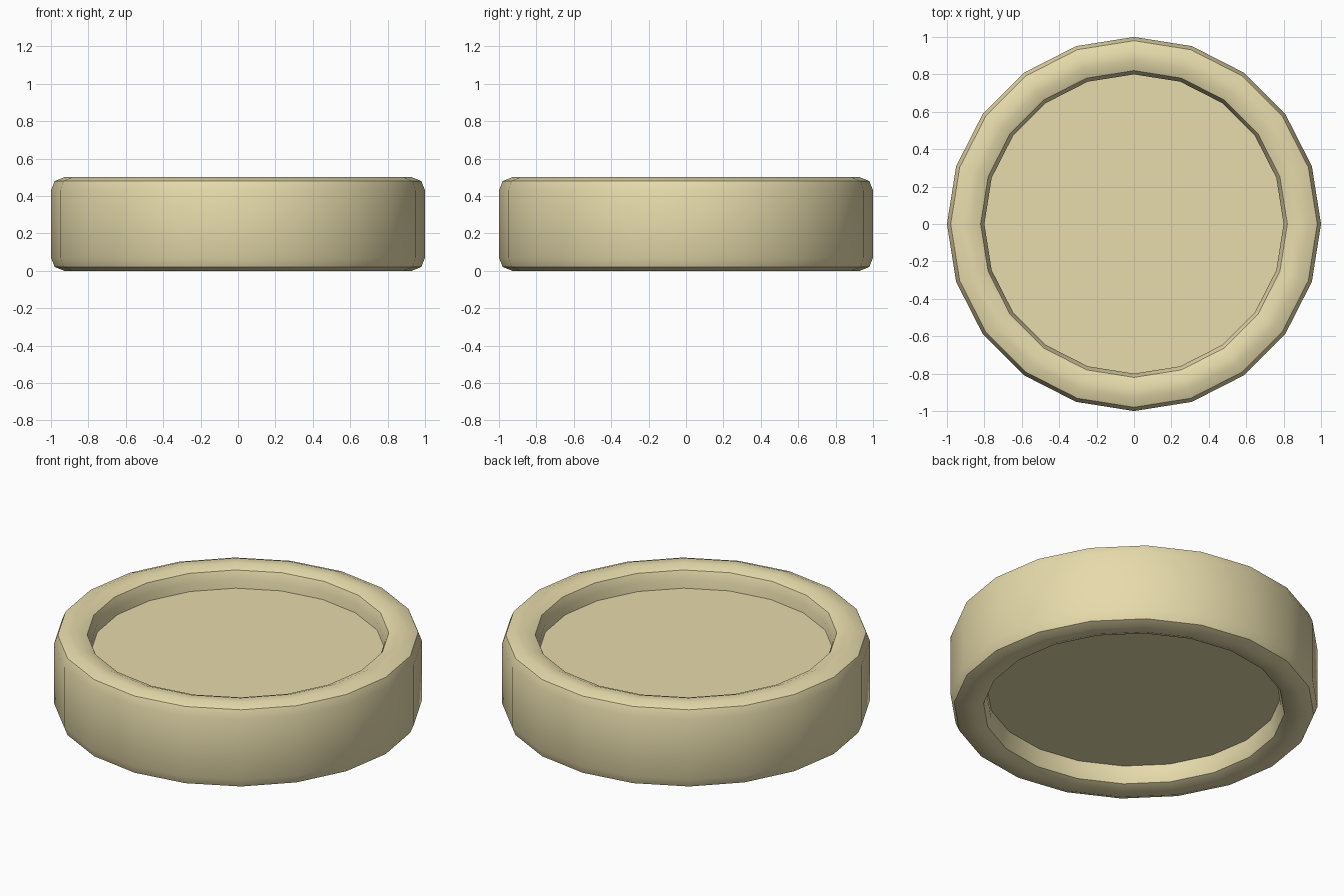
import bpy, bmesh
from math import cos, sin, pi, radians

if "Cube" in bpy.data.objects:
    bpy.data.objects.remove(bpy.data.objects["Cube"])

SIDES = 20
mat = bpy.data.materials.new("cream")
mat.diffuse_color = (0.80, 0.71, 0.41, 1)
mat.use_nodes = True
mat.node_tree.nodes["Principled BSDF"].inputs["Base Color"].default_value = mat.diffuse_color


def lathe(name, profile):
    """Revolve a closed (radius, z) loop; a radius of 0 is left as an open pole and capped."""
    bm = bmesh.new()
    rings = [[bm.verts.new((r * cos(2 * pi * i / SIDES), r * sin(2 * pi * i / SIDES), z))
              for i in range(SIDES)] for r, z in profile]
    for k, a in enumerate(rings):
        b = rings[(k + 1) % len(rings)]
        for i in range(SIDES):
            j = (i + 1) % SIDES
            bm.faces.new((a[i], a[j], b[j], b[i]))
    bmesh.ops.recalc_face_normals(bm, faces=bm.faces)
    return finish(name, bm)


def finish(name, bm):
    me = bpy.data.meshes.new(name)
    bm.to_mesh(me)
    bm.free()
    ob = bpy.data.objects.new(name, me)
    bpy.context.collection.objects.link(ob)
    me.materials.append(mat)
    bpy.ops.object.select_all(action='DESELECT')
    ob.select_set(True)
    bpy.context.view_layer.objects.active = ob
    bpy.ops.object.shade_smooth_by_angle(angle=radians(30))
    return ob


# Outer rim: square section with two-step rounded corners
ro, ri, h, b, m = 1.0, 0.80, 0.5, 0.07, 0.02
upper = [(ro, h - b), (ro - m, h - m), (ro - b, h), (ri + b, h), (ri + m, h - m), (ri, h - b)]
lower = [(r, h - z) for r, z in reversed(upper)]
lathe("rim", upper + lower)

# Recessed centre disc
bm = bmesh.new()
loops = [[bm.verts.new((0.802 * cos(2 * pi * i / SIDES), 0.802 * sin(2 * pi * i / SIDES), z))
          for i in range(SIDES)] for z in (0.12, 0.38)]
bm.faces.new(loops[0][::-1])
bm.faces.new(loops[1])
for i in range(SIDES):
    j = (i + 1) % SIDES
    bm.faces.new((loops[0][i], loops[0][j], loops[1][j], loops[1][i]))
finish("centre_disc", bm)
